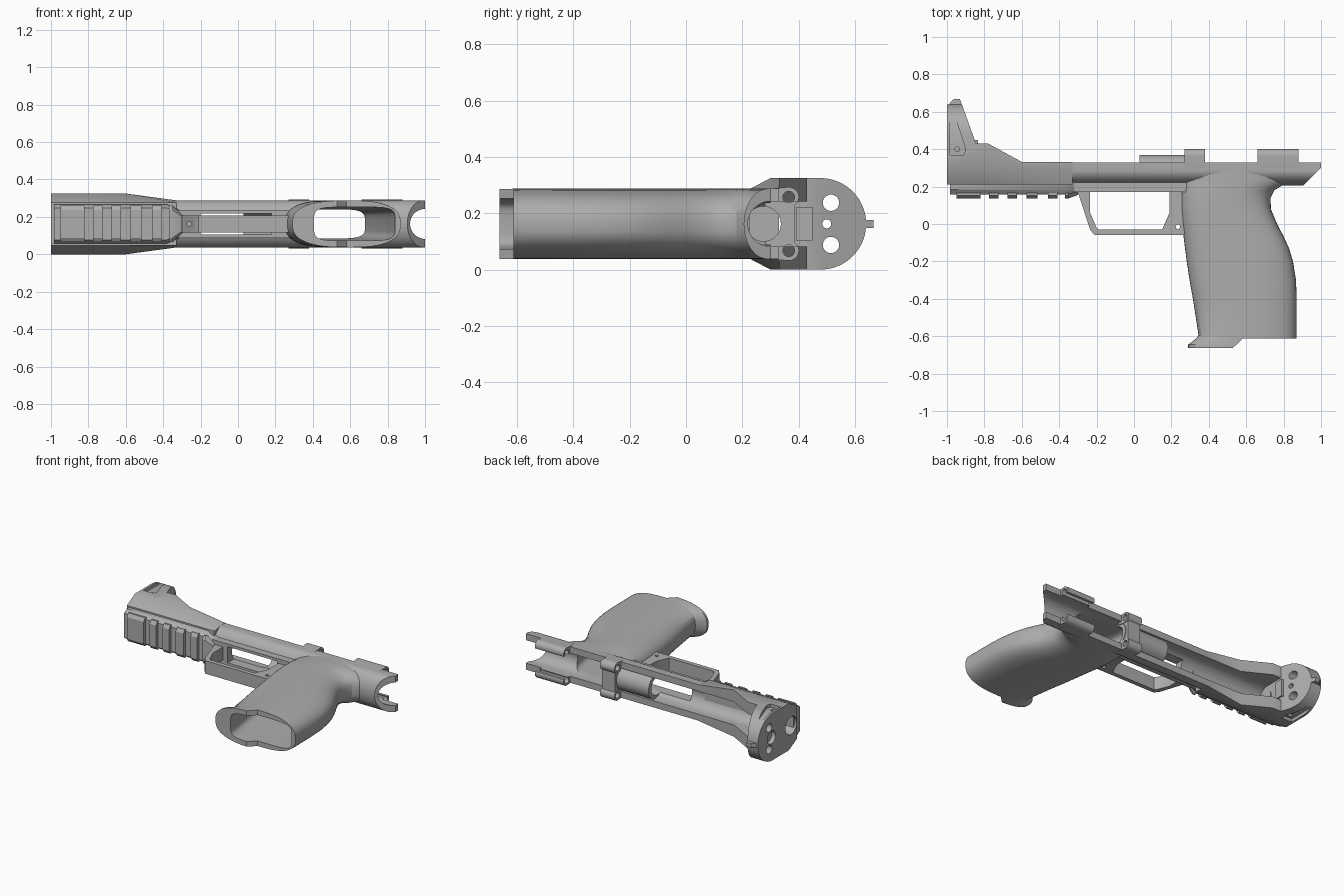
import bpy
import bmesh
import math
from mathutils import Vector

MID = 0.1625  # height of the symmetry plane

if "Cube" in bpy.data.objects:
    bpy.data.objects.remove(bpy.data.objects["Cube"])

grey = bpy.data.materials.new("plain_grey")
grey.use_nodes = True
colour = (0.42, 0.42, 0.42, 1)
grey.diffuse_color = colour
grey.node_tree.nodes["Principled BSDF"].inputs["Base Color"].default_value = colour
parts = []


def place(axis, p, t):
    """2D point p plus a position t along the axis, as a 3D point."""
    a, b = p
    if axis == "x":
        return Vector((t, a, MID + b))
    if axis == "y":
        return Vector((a, t, MID + b))
    return Vector((a, b, MID + t))


def loft(name, axis, rings):
    """Skin a list of (position, outline) rings and cap both ends."""
    bm = bmesh.new()
    rows = [[bm.verts.new(place(axis, p, t)) for p in pts] for t, pts in rings]
    n = len(rows[0])
    for r, s in zip(rows, rows[1:]):
        for i in range(n):
            j = (i + 1) % n
            bm.faces.new((r[i], r[j], s[j], s[i]))
    bm.faces.new(rows[0])
    bm.faces.new(rows[-1])
    bmesh.ops.recalc_face_normals(bm, faces=bm.faces)
    mesh = bpy.data.meshes.new(name)
    bm.to_mesh(mesh)
    bm.free()
    mesh.materials.append(grey)
    obj = bpy.data.objects.new(name, mesh)
    bpy.context.collection.objects.link(obj)
    parts.append(obj)
    return obj


def prism(name, axis, pts, a, b):
    return loft(name, axis, [(a, pts), (b, pts)])


def box(name, x, y, z):
    return prism(name, "z", [(x[0], y[0]), (x[1], y[0]), (x[1], y[1]), (x[0], y[1])], *z)


def arc(cx, cy, rx, ry, start, end, n=24):
    steps = [math.radians(start + (end - start) * i / n) for i in range(n + 1)]
    return [(cx + rx * math.cos(t), cy + ry * math.sin(t)) for t in steps]


def cylinder(name, axis, c, r, a, b):
    return prism(name, axis, arc(*c, r, r, 0, 360, 32)[:-1], a, b)


def oval(x0, x1, w, power, n=56):
    """Superellipse between x0 and x1 with half width w."""
    pts = []
    for i in range(n):
        c, s = math.cos(math.tau * i / n), math.sin(math.tau * i / n)
        pts.append(((x0 + x1) / 2 + (x1 - x0) / 2 * math.copysign(abs(c) ** (2 / power), c),
                    w * math.copysign(abs(s) ** (2 / power), s)))
    return pts


def mirror(half):
    return half + [(y, -z) for y, z in reversed(half)]


def cut(obj, tools, mode="DIFFERENCE"):
    for tool in tools:
        mod = obj.modifiers.new("cut", "BOOLEAN")
        mod.operation = mode
        mod.solver = "EXACT"
        mod.object = tool
    graph = bpy.context.evaluated_depsgraph_get()
    graph.update()
    mesh = bpy.data.meshes.new_from_object(obj.evaluated_get(graph))
    obj.modifiers.clear()
    obj.data = mesh


def remove(tools):
    for tool in tools:
        parts.remove(tool)
        bpy.data.objects.remove(tool)


# Shared cutters
trough = prism("trough_cutter", "x",
               arc(0.30, 0, 0.08, 0.08, 90, 270) + [(0.5, -0.08), (0.5, 0.08)], -0.845, 1.1)
bore = cylinder("bore_cutter", "x", (0.275, 0), 0.062, -1.1, 0.5)
well = loft("well_cutter", "y", [(-0.7, oval(0.41, 0.845, 0.09, 5)), (-0.6, oval(0.40, 0.84, 0.09, 5)),
                                 (0.22, oval(0.28, 0.68, 0.078, 5)), (0.34, oval(0.27, 0.66, 0.078, 5))])
slot = box("slot_cutter", (-0.2, 0.18), (0.1, 0.3), (-0.056, 0.056))
notch = cylinder("notch_cutter", "y", (1.0, 0), 0.078, 0.1, 0.5)
tang = prism("tang_cutter", "z", [(0.9, 0.2), (1.01, 0.31), (1.1, 0.31), (1.1, 0.1), (0.9, 0.1)], -0.3, 0.3)
shared = [trough, bore, well, slot, notch, tang]

# Long rounded channel
frame = prism("frame_channel", "x",
              [(0.33, 0.125)] + arc(0.29, 0, 0.085, 0.125, 90, 270) + [(0.33, -0.125)], -0.9, 1.0)
cut(frame, [trough, well, slot, notch, tang])


# Wide front block, sloping back into the channel
def block(w, top):
    return mirror([(top, w), (0.30, w), (0.21, 0.115)])


front = loft("front_block", "x", [(-1, block(0.1625, 0.43)), (-0.78, block(0.1625, 0.43)),
                                  (-0.6, block(0.1625, 0.332)), (-0.33, block(0.126, 0.331))])
cut(front, [trough, bore])

# Round front plate with a slanted rear face, holes and side pockets
plate = prism("front_plate", "z", [(-1, 0.31), (-1, 0.64), (-0.92, 0.64), (-0.845, 0.43), (-0.845, 0.31)], -0.3, 0.3)
dome = prism("dome_tool", "x", arc(0.4775, 0, 0.1625, 0.1625, -90, 90, 40) + [(0.28, 0.1625), (0.28, -0.1625)], -1.1, -0.7)
cut(plate, [dome], "INTERSECT")
holes = [cylinder("hole", "x", (0.515, s * 0.075), 0.029, -1.1, -0.7) for s in (-1, 1)]
holes.append(cylinder("hole", "x", (0.50, 0), 0.016, -1.1, -0.7))
holes.append(cylinder("hole", "x", (0.49, 0), 0.045, -1.1, -0.97))
pocket = [(-0.985, 0.62), (-0.972, 0.62), (-0.90, 0.40), (-0.91, 0.37), (-0.985, 0.37)]
for s in (-1, 1):
    holes.append(prism("pocket", "z", pocket, s * 0.14, s * 0.3))
    holes.append(cylinder("pin_hole", "z", (-0.945, 0.40), 0.013, s * 0.1, s * 0.29))
cut(plate, holes + [bore])
cut(front, holes[4:])
remove(holes + [dome])
prism("front_fin", "z", [(-0.995, 0.60), (-0.995, 0.635), (-0.965, 0.667), (-0.93, 0.667), (-0.91, 0.60)], -0.014, 0.014)
box("plate_step", (-0.9, -0.835), (0.39, 0.45), (-0.06, 0.06))

# Accessory rail below the front
rail_half = [(0.225, 0.105), (0.185, 0.105), (0.158, 0.085)]
end_half = [(0.225, 0.07), (0.185, 0.06), (0.165, 0.045)]
loft("rail_base", "x", [(-0.985, mirror(rail_half)), (-0.38, mirror(rail_half)), (-0.3, mirror(end_half))])
tooth = mirror([(0.165, 0.098), (0.152, 0.098), (0.137, 0.075)])
for a, b in ((-0.95, -0.82), (-0.775, -0.725), (-0.675, -0.625), (-0.575, -0.515), (-0.46, -0.41)):
    prism("rail_tooth", "x", tooth, a, b)
loft("rail_end_tooth", "x", [(-0.37, tooth), (-0.35, tooth),
                             (-0.3, mirror([(0.17, 0.05), (0.165, 0.045), (0.155, 0.04)]))])

# Trigger guard loop and the bridge above it
bridge = box("guard_bridge", (-0.32, 0.28), (0.172, 0.25), (-0.075, 0.075))
cut(bridge, [trough, slot, well])
guard = prism("trigger_guard", "z", [(-0.33, 0.21), (-0.30, 0.17), (-0.235, -0.03), (-0.21, -0.06),
                                     (0.28, -0.06), (0.28, 0.2), (0.2, 0.21)], -0.045, 0.045)
inner = prism("guard_cutter", "z", [(-0.235, 0.3), (-0.235, 0.06), (-0.2, -0.02), (-0.19, -0.03),
                                    (0.15, -0.03), (0.19, 0.06), (0.19, 0.3)], -0.2, 0.2)
pins = [cylinder("pin_cutter", "z", (0.235, -0.015), 0.012, -0.2, 0.2),
        cylinder("pin_cutter", "y", (-0.26, 0), 0.012, 0.0, 0.2)]
cut(guard, [inner] + pins)
remove([inner] + pins)

# Hollow grip with a flared front lip
levels = [(0.30, 0.25, 0.82), (0.24, 0.25, 0.82), (0.205, 0.25, 0.79), (0.18, 0.25, 0.75),
          (0.14, 0.25, 0.73), (0.08, 0.25, 0.732), (0.0, 0.256, 0.765), (-0.06, 0.264, 0.797),
          (-0.13, 0.273, 0.829), (-0.2, 0.282, 0.85), (-0.3, 0.297, 0.866), (-0.4, 0.315, 0.87),
          (-0.595, 0.345, 0.87), (-0.61, 0.335, 0.87), (-0.645, 0.29, 0.87), (-0.662, 0.29, 0.87)]
grip = loft("grip", "y", [(y, oval(a, b, 0.125, 2.6)) for y, a, b in levels])
heel = prism("heel_cutter", "z", [(0.53, -0.7), (0.53, -0.662), (0.58, -0.613), (1, -0.613), (1, -0.7)], -0.3, 0.3)
cut(grip, [well, trough, heel])
remove([heel])

# Barrel seat tube lying in the channel
tube = cylinder("seat_tube", "x", (0.285, 0), 0.084, 0.03, 0.38)
cut(tube, [bore, slot, well])

# Paired screw lugs on the upper edge, the middle pair joined by an arch
for label, a, b in (("middle", 0.27, 0.38), ("rear", 0.66, 0.88)):
    for s in (-1, 1):
        lug = prism(label + "_lug", "x",
                    arc(0.365, s * 0.095, 0.036, 0.036, -90, 90) + [(0.30, s * 0.095 + 0.03), (0.30, s * 0.095 - 0.03)], a, b)
        hole = cylinder("screw_cutter", "x", (0.365, s * 0.095), 0.021, a - 0.1, b + 0.1)
        cut(lug, [hole, trough] if label == "rear" else [hole])
        remove([hole])
arch = box("middle_arch", (0.275, 0.375), (0.28, 0.388), (-0.075, 0.075))
cut(arch, [bore])

remove(shared)

# Smooth curved faces, keep edges crisp
bpy.ops.object.select_all(action="DESELECT")
for obj in parts:
    obj.select_set(True)
bpy.context.view_layer.objects.active = parts[0]
bpy.ops.object.shade_smooth_by_angle(angle=math.radians(30))
